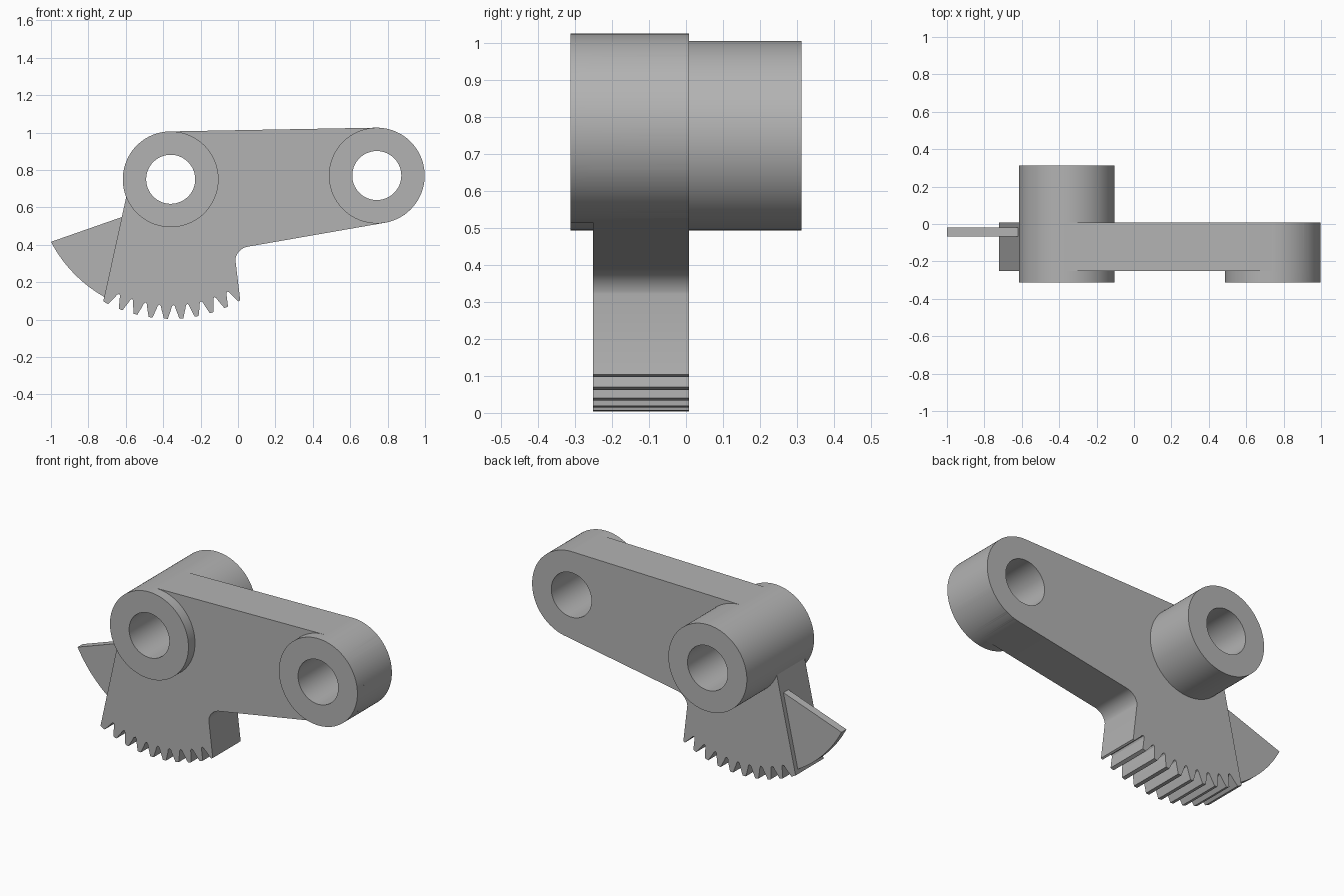
import bpy
import bmesh
from math import sin, cos, pi, radians

if "Cube" in bpy.data.objects:
    bpy.data.objects.remove(bpy.data.objects["Cube"])

PIVOT, END = (-0.36, 0.75), (0.742, 0.77)
BOSS_R, HOLE_R = 0.256, 0.131
FRONT, BACK = -0.252, 0.008

grey = bpy.data.materials.new("plain grey")
grey.use_nodes = True
colour = (0.45, 0.45, 0.45, 1)
grey.diffuse_color = colour
grey.node_tree.nodes["Principled BSDF"].inputs["Base Color"].default_value = colour


def prism(name, outline, y0, y1):
    """Extrude an x-z outline from y0 to y1."""
    bm = bmesh.new()
    face = bm.faces.new([bm.verts.new((x, y0, z)) for x, z in outline])
    new = bmesh.ops.extrude_face_region(bm, geom=[face])["geom"]
    verts = [v for v in new if isinstance(v, bmesh.types.BMVert)]
    bmesh.ops.translate(bm, verts=verts, vec=(0, y1 - y0, 0))
    bmesh.ops.recalc_face_normals(bm, faces=bm.faces)
    mesh = bpy.data.meshes.new(name)
    bm.to_mesh(mesh)
    bm.free()
    mesh.materials.append(grey)
    obj = bpy.data.objects.new(name, mesh)
    bpy.context.collection.objects.link(obj)
    return obj


def polar(centre, radius, degrees):
    """Point at an angle measured from straight down, towards +x."""
    a = radians(degrees)
    return centre[0] + radius * sin(a), centre[1] - radius * cos(a)


def arc(centre, radius, start, end, steps):
    return [polar(centre, radius, start + (end - start) * i / steps)
            for i in range(steps + 1)]


def disc(name, centre, radius, y0, y1):
    return prism(name, arc(centre, radius, 0, 360, 96)[:-1], y0, y1)


# Toothed edge, left to right
PITCH, TIP = 6.35, 0.746
teeth = [polar(PIVOT, TIP, -28.9)]
valley = [(0.8, TIP), (2.0, 0.70), (2.5, 0.679), (3.18, 0.672),
          (3.85, 0.679), (4.35, 0.70), (5.55, TIP)]
for k in range(-4, 5):
    teeth += [polar(PIVOT, r, -1.95 + k * PITCH + a) for a, r in valley]
teeth.append(polar(PIVOT, TIP, 29.9))

# Arm: teeth, inner fillet, lower edge, far end, top edge
outline = teeth + arc((0.066, 0.31), 0.081, -98, -170 - 0.5, 12)
outline += arc(END, BOSS_R, 10.4, 181, 48)
outline += [(PIVOT[0], PIVOT[1] + BOSS_R), (-0.555, 0.85)]
arm = prism("toothed_arm", outline, FRONT, BACK)

# Thin guard fin beside the teeth
fin = prism("side_fin", arc(PIVOT, 0.722, -62.4, -29.4, 16)
            + [(-0.66, 0.16), (-0.59, 0.559)], -0.066, -0.02)

# Bosses and bores
parts = [(fin, "UNION"),
         (disc("pivot_boss", PIVOT, BOSS_R, -0.313, 0.313), "UNION"),
         (disc("end_boss", END, BOSS_R, -0.313, BACK), "UNION"),
         (disc("pivot_bore", PIVOT, HOLE_R, -0.5, 0.5), "DIFFERENCE"),
         (disc("end_bore", END, HOLE_R, -0.5, 0.5), "DIFFERENCE")]
for part, operation in parts:
    mod = arm.modifiers.new(part.name, "BOOLEAN")
    mod.operation, mod.solver, mod.object = operation, "EXACT", part
    part.hide_render = True

# Bake the joined solid and drop the helpers
bpy.context.view_layer.objects.active = arm
arm.select_set(True)
for mod in list(arm.modifiers):
    bpy.ops.object.modifier_apply(modifier=mod.name)
for part, _ in parts:
    bpy.data.objects.remove(part)
bpy.ops.object.shade_smooth_by_angle(angle=radians(25))
